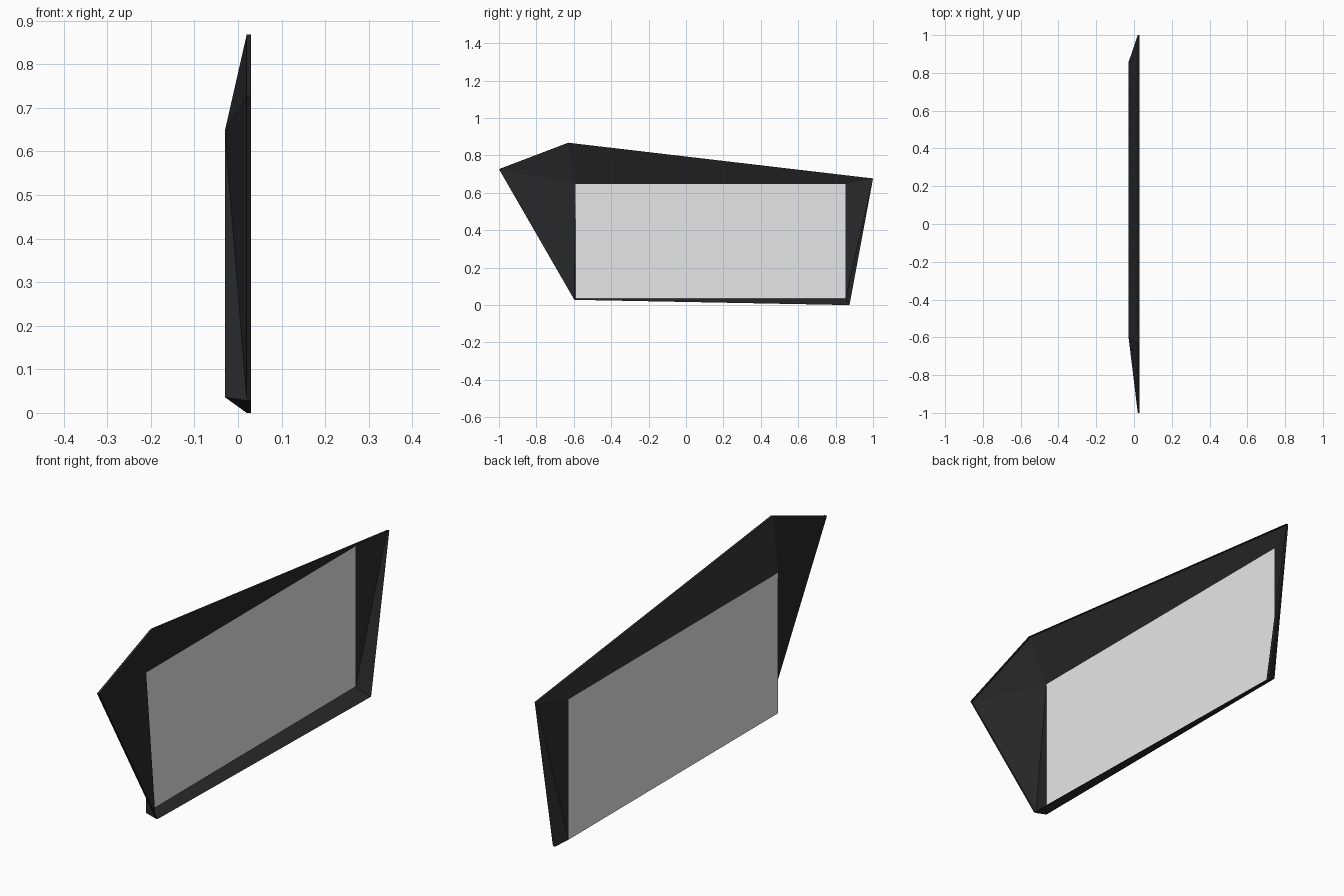
import bpy
import bmesh

cube = bpy.data.objects.get("Cube")
if cube:
    bpy.data.objects.remove(cube, do_unlink=True)


def make_material(name, value):
    mat = bpy.data.materials.new(name)
    mat.use_nodes = True
    color = (value, value, value, 1)
    mat.diffuse_color = color
    bsdf = next(n for n in mat.node_tree.nodes if n.type == 'BSDF_PRINCIPLED')
    bsdf.inputs["Base Color"].default_value = color
    return mat


def make_object(name, points, faces, mat):
    bm = bmesh.new()
    verts = [bm.verts.new(p) for p in points]
    for face in faces:
        bm.faces.new([verts[i] for i in face])
    bmesh.ops.triangulate(bm, faces=[f for f in bm.faces if len(f.verts) > 4])
    bm.normal_update()
    mesh = bpy.data.meshes.new(name)
    bm.to_mesh(mesh)
    bm.free()
    mesh.materials.append(mat)
    obj = bpy.data.objects.new(name, mesh)
    bpy.context.collection.objects.link(obj)
    return obj


black = make_material("black", 0.022)
white = make_material("light grey", 0.8)

# Profiles in (y, z): outer rim from the front tip, and the glass rectangle
rim = [(-1, 0.727), (-0.63, 0.868), (1, 0.677), (0.874, 0), (-0.597, 0.028)]
panel = [(-0.59, 0.648), (0.853, 0.648), (0.853, 0.036), (-0.59, 0.036)]
GLASS_X, SLOPE_X, RIM_X = -0.03, 0.02, 0.03
TIP, TOP, BACK_TOP, BACK_LOW, FRONT_LOW = range(5)
P_TL, P_TR, P_BR, P_BL = range(5, 9)

# Flat panel, open on its inner side
glass = [(GLASS_X, y, z) for y, z in panel]
make_object("flat_panel", glass, [(0, 1, 2, 3)], white)

# Sloping facets between the rim and the panel
facets = [
    (TIP, TOP, P_TL),
    (TOP, BACK_TOP, P_TR, P_TL),
    (BACK_TOP, P_BR, P_TR),
    (BACK_TOP, BACK_LOW, P_BR),
    (BACK_LOW, FRONT_LOW, P_BL, P_BR),
    (FRONT_LOW, P_TL, P_BL),
    (FRONT_LOW, TIP, P_TL),
]
slope = [(SLOPE_X, y, z) for y, z in rim]
make_object("sloped_frame", slope + glass, facets, black)

# Thin straight lip around the open side
outer = [(RIM_X, y, z) for y, z in rim]
n = len(rim)
lip = [(i, i + n, (i + 1) % n + n, (i + 1) % n) for i in range(n)]
make_object("frame_lip", slope + outer, lip, black)
